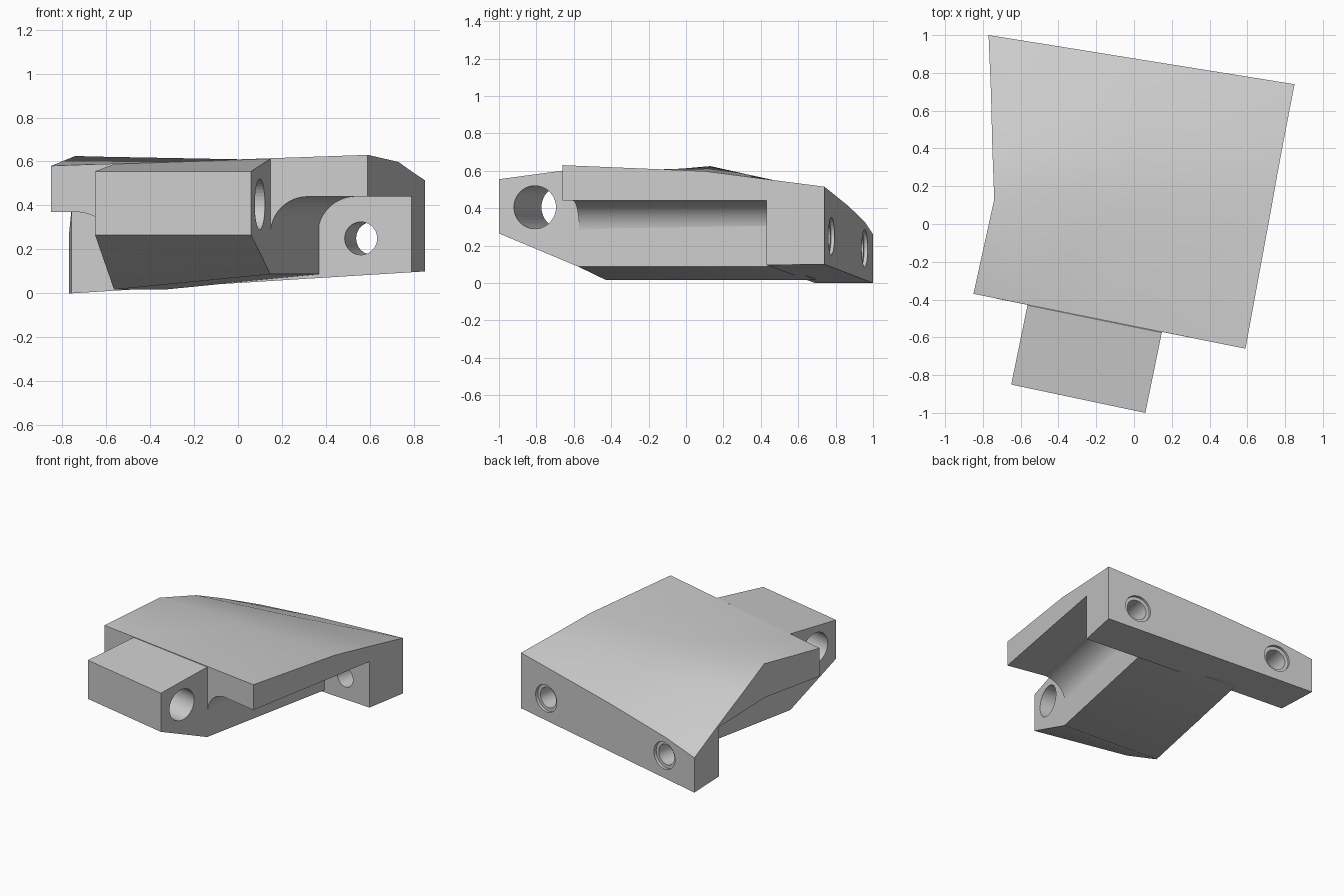
import bpy, bmesh, math
from mathutils import Vector

if "Cube" in bpy.data.objects:
    bpy.data.objects.remove(bpy.data.objects["Cube"], do_unlink=True)

grey = bpy.data.materials.new("plain grey")
grey.use_nodes = True
grey.diffuse_color = (0.6, 0.6, 0.6, 1)
grey.node_tree.nodes["Principled BSDF"].inputs["Base Color"].default_value = (0.6, 0.6, 0.6, 1)


def make(name, bm):
    bmesh.ops.recalc_face_normals(bm, faces=bm.faces[:])
    mesh = bpy.data.meshes.new(name)
    bm.to_mesh(mesh)
    bm.free()
    mesh.materials.append(grey)
    ob = bpy.data.objects.new(name, mesh)
    bpy.context.collection.objects.link(ob)
    return ob


def loft(name, a, b):
    """Solid between two matching outlines."""
    bm = bmesh.new()
    va = [bm.verts.new(p) for p in a]
    vb = [bm.verts.new(p) for p in b]
    bm.faces.new(va)
    bm.faces.new(vb)
    for i in range(len(va)):
        j = (i + 1) % len(va)
        bm.faces.new((va[i], va[j], vb[j], vb[i]))
    return make(name, bm)


def drill(target, start, end, radius):
    """Cut a round hole between two points."""
    start, end = Vector(start), Vector(end)
    axis = end - start
    bm = bmesh.new()
    bmesh.ops.create_cone(bm, cap_ends=True, segments=40, radius1=radius,
                          radius2=radius, depth=axis.length)
    bm.transform(axis.to_track_quat('Z', 'Y').to_matrix().to_4x4())
    bmesh.ops.translate(bm, verts=bm.verts[:], vec=(start + end) / 2)
    cutter = make("hole_cutter", bm)
    cutter.hide_render = True
    cutter.hide_set(True)
    cutter.display_type = 'WIRE'
    mod = target.modifiers.new("hole", 'BOOLEAN')
    mod.operation = 'DIFFERENCE'
    mod.solver = 'EXACT'
    mod.object = cutter


# Deck: curved top plate with a flange hanging from its back edge
rows = [
    [(-.85, -.37, .58), (-.66, -.408, .587), (-.13, -.515, .605), (.59, -.66, .63)],
    [(-.74, .13, .625), (-.64, .13, .622), (0, .1, .61), (.73, .1, .598)],
    [(-.75, .4, .512), (-.64, .42, .56), (0, .33, .58), (.76, .27, .576)],
    [(-.757, .69, .39), (-.6, .664, .455), (0, .563, .53), (.79, .43, .555)],
    [(-.77, 1, .26), (-.5, .957, .325), (.04, .87, .41), (.85, .74, .515)],
]
under = (.37, .37, .44, .44)
bm = bmesh.new()
top = [[bm.verts.new(p) for p in r] for r in rows]
low = [[bm.verts.new((p[0], p[1], z)) for p, z in zip(r, under)] for r in rows[:4]]
foot = [[bm.verts.new((p[0], p[1], .047 + .062 * p[0])) for p in r] for r in rows[3:]]
bottom = low + foot
for grid in (top, bottom):
    for r, s in zip(grid, grid[1:]):
        for c in range(3):
            bm.faces.new((r[c], r[c + 1], s[c + 1], s[c]))
for c in range(3):
    bm.faces.new((top[0][c], top[0][c + 1], low[0][c + 1], low[0][c]))
    bm.faces.new((top[4][c], top[4][c + 1], foot[1][c + 1], foot[1][c]))
for c in (0, 3):
    for i in range(3):
        bm.faces.new((top[i][c], top[i + 1][c], low[i + 1][c], low[i][c]))
    bm.faces.new((top[3][c], top[4][c], foot[1][c], foot[0][c], low[3][c]))
deck = make("deck_and_flange", bm)

# Flange holes, each with a shallow counterbore on the back face
for x, y, z in ((.615, .778, .25), (-.49, .955, .185)):
    def along(t):
        return (x + .18 * t, y + t, z)
    drill(deck, along(-.5), along(.2), .075)
    drill(deck, along(-.02), along(.1), .1)


# Block under the deck, with the front lug in one piece
def block_side(x, y, lug, floor, crest, back):
    outline = ((0, .265), (0, .555), (lug, crest), (lug + .08, .5),
               (back, .42), (back, floor), (lug, floor))
    return [(x + .205 * d, y + d, z) for d, z in outline]


block = loft("block_and_lug", block_side(.06, -1, .425, .087, .612, 1.53),
             block_side(-.65, -.85, .42, .017, .588, 1.54))
drill(block, (.4, -.87, .405), (-1, -.58, .405), .115)


# Hollow rounded fillets between block walls and deck underside
def fillet(name, start, end, side, z, r=.17):
    arc = [(r - r * math.cos(a), z - r + r * math.sin(a))
           for a in (math.pi / 2 * i / 12 for i in range(13))]
    section = arc + [(r, z + .015), (-.04, z + .015), (-.04, z - r)]
    loft(name, *[[(x + side * o, y - .2 * side * o, h) for o, h in section]
                 for x, y in (start, end)])


fillet("right_fillet", (.147, -.571), (.367, .52), 1, .44)
fillet("left_fillet", (-.564, -.428), (-.345, .67), -1, .37)

# Smooth shading with crisp edges
bpy.ops.object.select_all(action='DESELECT')
for ob in list(bpy.context.scene.objects):
    if ob.type == 'MESH' and not ob.hide_render:
        ob.select_set(True)
        bpy.context.view_layer.objects.active = ob
bpy.ops.object.shade_smooth_by_angle(angle=math.radians(30))
